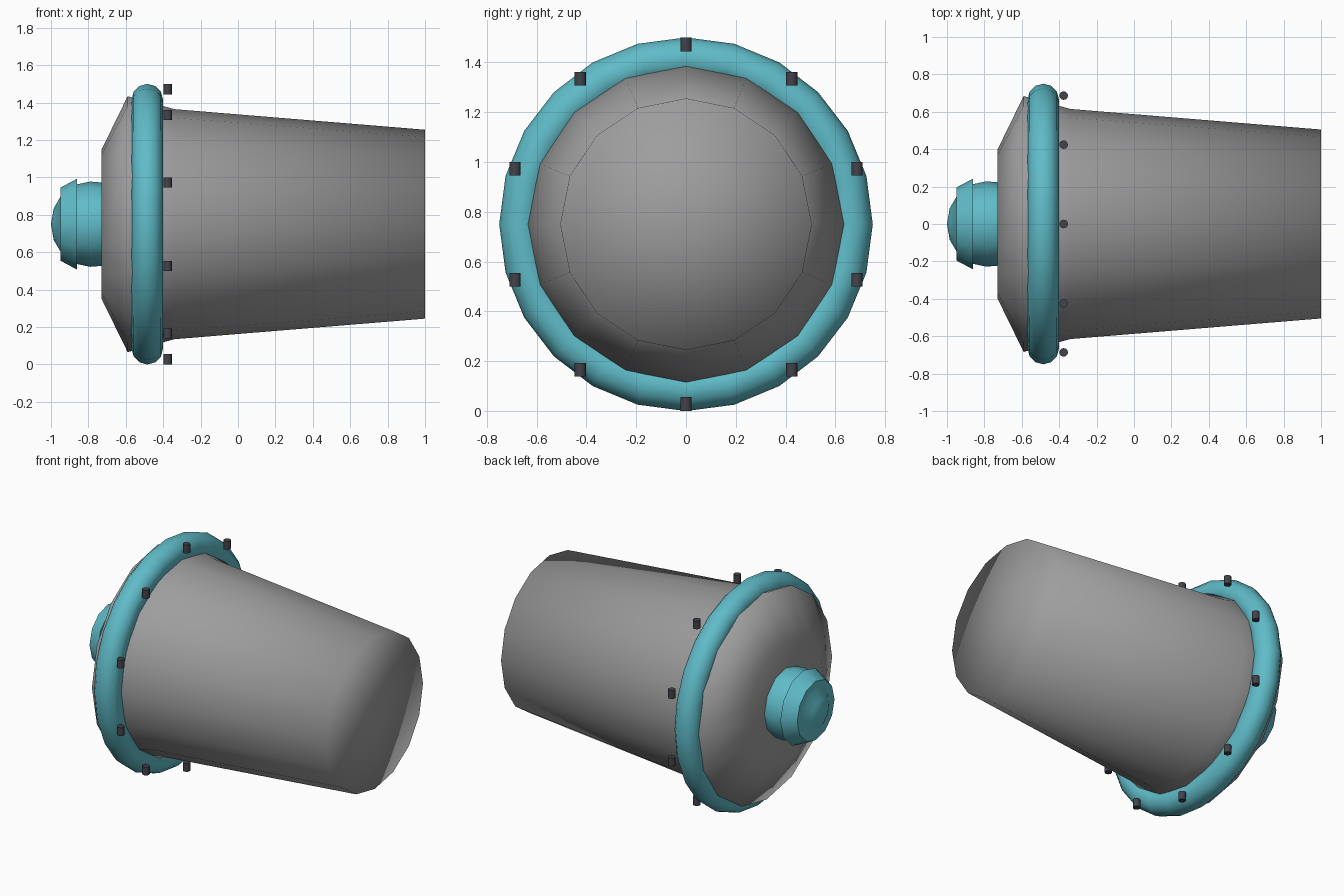
import bpy, bmesh, math
from mathutils import Vector

cube = bpy.data.objects.get("Cube")
if cube:
    bpy.data.objects.remove(cube, do_unlink=True)

AXIS_Z = 0.75  # height of the horizontal centre line


def material(name, rgb):
    m = bpy.data.materials.new(name)
    m.use_nodes = True
    m.diffuse_color = (*rgb, 1)
    m.node_tree.nodes["Principled BSDF"].inputs["Base Color"].default_value = (*rgb, 1)
    return m


grey = material("grey", (0.34, 0.34, 0.34))
teal = material("teal", (0.115, 0.50, 0.58))
dark = material("charcoal", (0.055, 0.055, 0.07))


def add_object(name, bm, mat):
    bmesh.ops.recalc_face_normals(bm, faces=bm.faces)
    for f in bm.faces:
        f.smooth = True
    mesh = bpy.data.meshes.new(name)
    bm.to_mesh(mesh)
    bm.free()
    mesh.materials.append(mat)
    obj = bpy.data.objects.new(name, mesh)
    bpy.context.collection.objects.link(obj)
    return obj


def smooth_by_angle(obj):
    bpy.ops.object.select_all(action='DESELECT')
    obj.select_set(True)
    bpy.context.view_layer.objects.active = obj
    bpy.ops.object.shade_smooth_by_angle(angle=math.radians(35))


def lathe(name, profile, sides, mat, closed=False):
    """Turn (x, radius) points about the x axis; radius 0 makes a tip."""
    bm = bmesh.new()
    rings = []
    for x, r in profile:
        if r == 0:
            rings.append([bm.verts.new((x, 0, AXIS_Z))] * sides)
            continue
        angles = [2 * math.pi * i / sides for i in range(sides)]
        rings.append([bm.verts.new((x, r * math.sin(a), AXIS_Z + r * math.cos(a)))
                      for a in angles])
    pairs = list(zip(rings, rings[1:]))
    if closed:
        pairs.append((rings[-1], rings[0]))
    for a, b in pairs:
        for i in range(sides):
            j = (i + 1) % sides
            corners = list(dict.fromkeys((a[i], a[j], b[j], b[i])))
            bm.faces.new(corners)
    return add_object(name, bm, mat)


# Tapered body with closed, softly shaded ends
lathe("body", [(-0.73, 0), (-0.73, 0.398), (-0.59, 0.684), (-0.34, 0.615),
               (1, 0.505), (1, 0)], 16, grey)

# Round ring around the wide end
tube = [2 * math.pi * i / 12 for i in range(12)]
lathe("ring", [(-0.485 + 0.084 * math.sin(a), 0.666 + 0.084 * math.cos(a))
               for a in tube], 24, teal, closed=True)

# Stepped knob with a flared collar and domed tip
knob = lathe("knob", [(-1, 0), (-0.985, 0.085), (-0.95, 0.145), (-0.95, 0.195),
                      (-0.86, 0.243), (-0.86, 0.213), (-0.79, 0.228),
                      (-0.73, 0.223), (-0.73, 0)], 12, teal)
smooth_by_angle(knob)

# Ten small upright studs spaced around the ring
for i in range(10):
    a = 2 * math.pi * i / 10
    bm = bmesh.new()
    bmesh.ops.create_cone(bm, cap_ends=True, segments=12, radius1=0.023,
                          radius2=0.023, depth=0.055)
    bmesh.ops.translate(bm, verts=bm.verts, vec=Vector(
        (-0.376, 0.722 * math.sin(a), AXIS_Z + 0.722 * math.cos(a))))
    smooth_by_angle(add_object(f"stud_{i + 1}", bm, dark))
